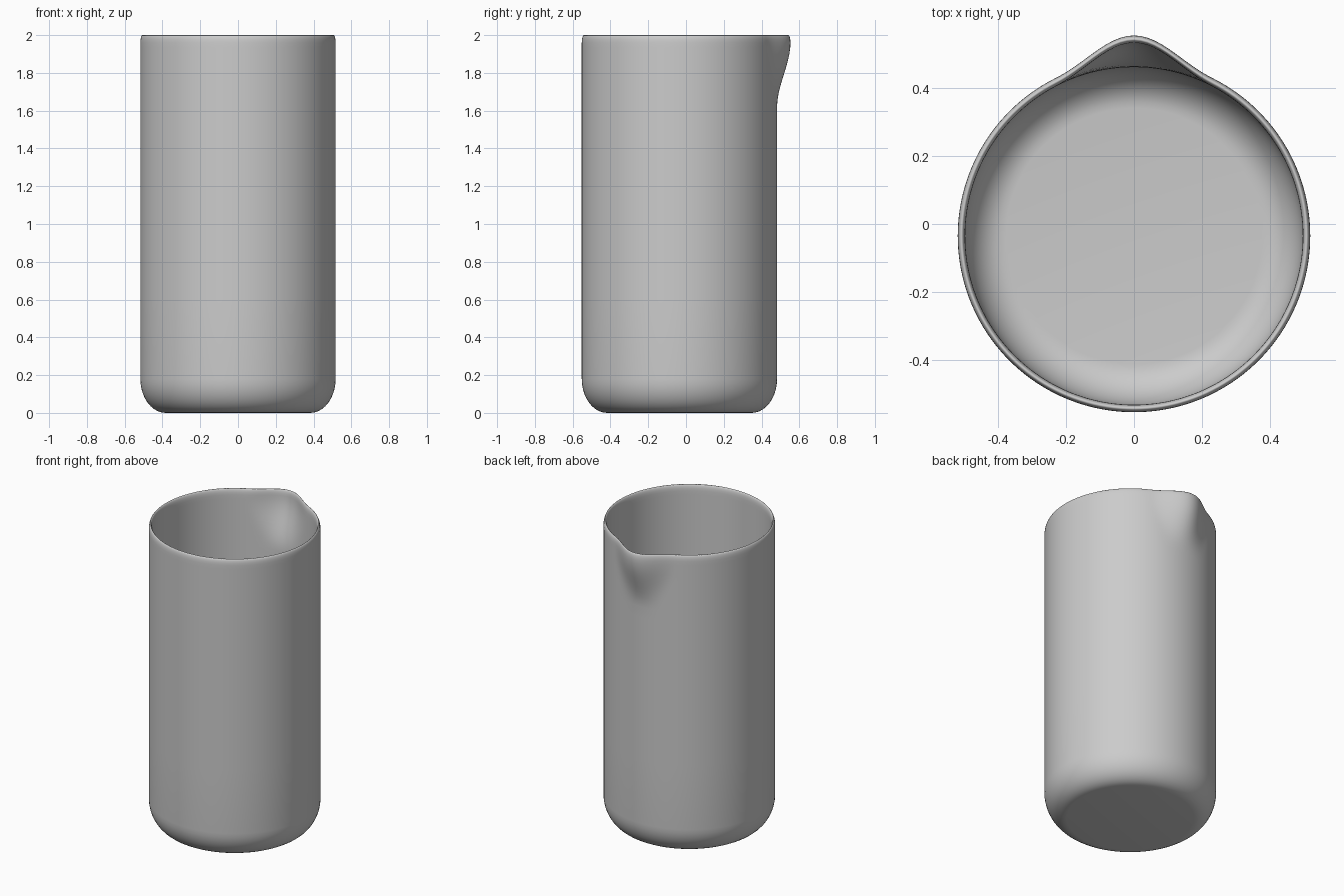
import bpy, bmesh
from math import sin, cos, pi

if "Cube" in bpy.data.objects:
    bpy.data.objects.remove(bpy.data.objects["Cube"])

SEG = 160            # sides around the beaker
R, WALL = 0.517, 0.022
CY = -0.035          # centre of the round body
SPOUT = 0.071        # how far the lip is pulled out


def smooth(t):
    t = max(0.0, min(1.0, t))
    return t * t * (3 - 2 * t)


def place(r, z, a):
    """Point on the revolved wall, pulled outward near the spout."""
    x, y = r * cos(a), r * sin(a)
    if y > 0:
        rise = smooth((z - 1.62) / 0.34)
        width = 0.15 + 0.08 * rise
        if abs(x) < width:
            y += SPOUT * rise * 0.5 * (1 + cos(pi * x / width))
    return x, y + CY, z


def corner(r, z0, a, b, n=10):
    """Rounded base corner from floor to wall."""
    return [(r - a + a * sin(i / n * pi / 2), z0 + b - b * cos(i / n * pi / 2))
            for i in range(n + 1)]


# Profile: outer base and wall, rounded rim, inner wall and floor
wall_z = [0.6, 1.1, 1.55] + [1.62 + 0.035 * i for i in range(10)]
outer = corner(R, 0, 0.135, 0.18) + [(R, z) for z in wall_z]
inner = corner(R - WALL, WALL, 0.12, 0.16) + [(R - WALL, z) for z in wall_z]
rim_top = 1.96
rim = [(R - WALL / 2 + WALL / 2 * cos(i * pi / 8), rim_top + (2 - rim_top) * sin(i * pi / 8))
       for i in range(9)]
profile = outer + rim + inner[::-1]

# Beaker body
bm = bmesh.new()
rings = [[bm.verts.new(place(r, z, 2 * pi * k / SEG)) for k in range(SEG)]
         for r, z in profile]
for lo, hi in zip(rings, rings[1:]):
    for k in range(SEG):
        n = (k + 1) % SEG
        bm.faces.new((lo[k], lo[n], hi[n], hi[k]))
bm.faces.new(rings[0][::-1])
bm.faces.new(rings[-1])
bmesh.ops.recalc_face_normals(bm, faces=bm.faces)
for f in bm.faces:
    f.smooth = True

mesh = bpy.data.meshes.new("beaker")
bm.to_mesh(mesh)
bm.free()
beaker = bpy.data.objects.new("beaker", mesh)
bpy.context.collection.objects.link(beaker)
